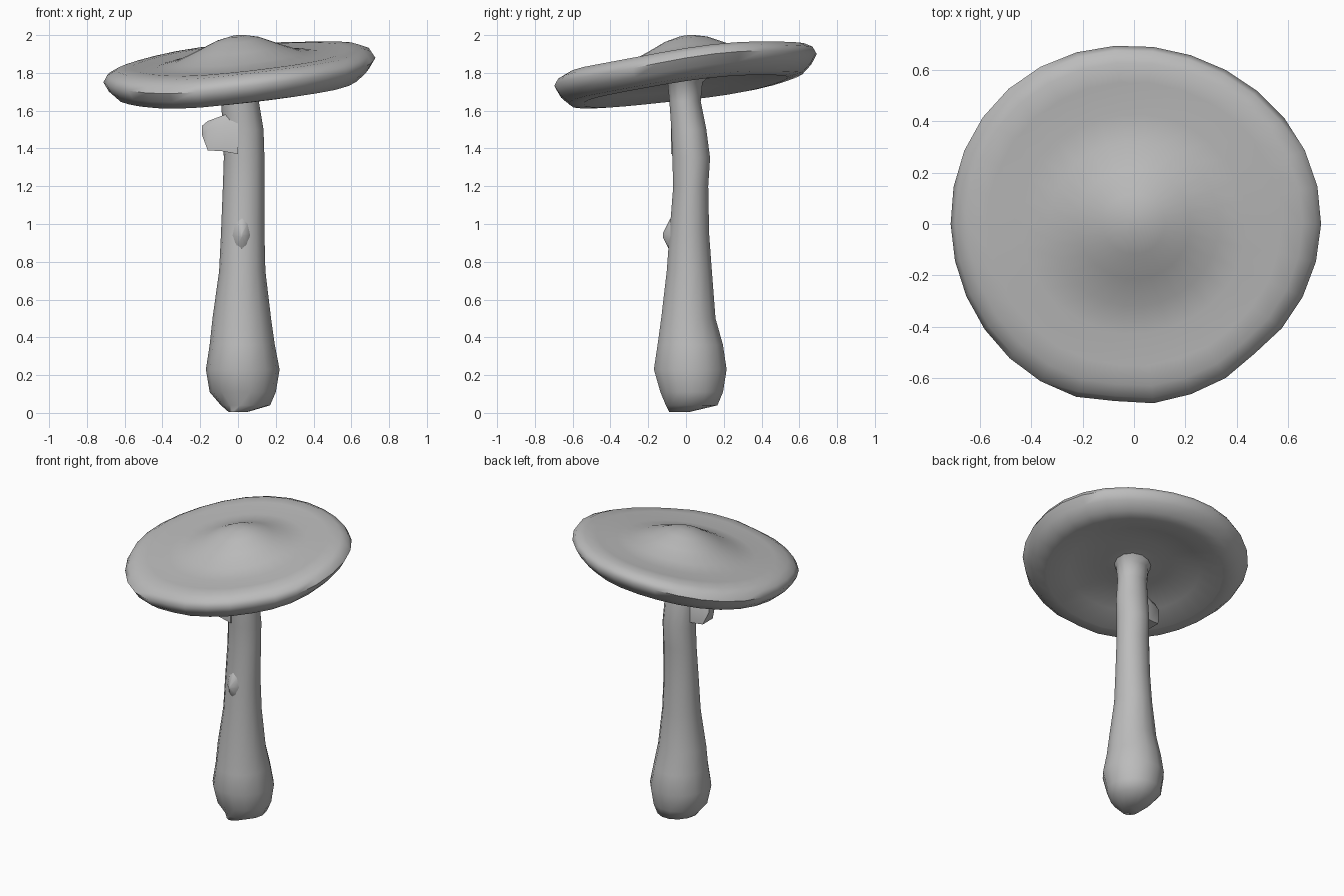
import bpy, bmesh, math
from mathutils import Vector

cube = bpy.data.objects.get("Cube")
if cube:
    bpy.data.objects.remove(cube, do_unlink=True)

grey = bpy.data.materials.new("mushroom grey")
grey.use_nodes = True
grey.diffuse_color = (0.5, 0.5, 0.5, 1)
grey.node_tree.nodes["Principled BSDF"].inputs["Base Color"].default_value = grey.diffuse_color


def loft(name, rings, angle):
    """Bridge closed rings of points, cap both ends and shade smoothly."""
    bm = bmesh.new()
    loops = [[bm.verts.new(p) for p in ring] for ring in rings]
    for low, high in zip(loops, loops[1:]):
        n = len(low)
        for i in range(n):
            j = (i + 1) % n
            bm.faces.new((low[i], low[j], high[j], high[i]))
    bm.faces.new(loops[0][::-1])
    bm.faces.new(loops[-1])
    bmesh.ops.recalc_face_normals(bm, faces=bm.faces[:])
    mesh = bpy.data.meshes.new(name)
    bm.to_mesh(mesh)
    bm.free()
    mesh.materials.append(grey)
    obj = bpy.data.objects.new(name, mesh)
    bpy.context.collection.objects.link(obj)
    bpy.ops.object.select_all(action='DESELECT')
    obj.select_set(True)
    bpy.context.view_layer.objects.active = obj
    bpy.ops.object.shade_smooth_by_angle(angle=math.radians(angle))
    return obj


# Cap: a round profile (radius, height), tilted up to the back and left
cap_profile = [(0.06, -0.06), (0.12, -0.06), (0.25, -0.045), (0.42, -0.075),
               (0.56, -0.115), (0.64, -0.105), (0.69, -0.06), (0.72, -0.01),
               (0.70, 0.025), (0.65, 0.05), (0.57, 0.055), (0.44, 0.045),
               (0.33, 0.065), (0.22, 0.11), (0.12, 0.155), (0.04, 0.175)]


def cap_ring(r, h, sides=30):
    ring = []
    for i in range(sides):
        a = math.tau * i / sides
        # slight unevenness that fades toward the middle, with a notch in front
        edge = (r / 0.72) ** 4
        notch = math.exp(-((a - 5.5) / 0.12) ** 2) + math.exp(-((a - 4.58) / 0.1) ** 2)
        rr = r * (1 + edge * (0.012 * math.sin(3 * a + 1) - 0.02 * notch))
        x, y = rr * math.cos(a), 0.97 * rr * math.sin(a)
        wave = 0.008 * edge * math.sin(4 * a + 0.5)
        ring.append((x, y, 1.82 + 0.09 * x + 0.13 * y + h + wave))
    return ring


loft("cap", [cap_ring(r, h) for r, h in cap_profile], 60)

# Stem: oval sections (height, x min, x max, y min, y max)
stem_sections = [(0.005, -0.05, 0.05, -0.09, 0.02), (0.04, -0.09, 0.17, -0.11, 0.17),
                 (0.11, -0.15, 0.20, -0.14, 0.20), (0.23, -0.17, 0.22, -0.175, 0.22),
                 (0.36, -0.15, 0.195, -0.155, 0.20), (0.5, -0.135, 0.175, -0.135, 0.16),
                 (0.75, -0.10, 0.145, -0.105, 0.14), (0.95, -0.09, 0.14, -0.09, 0.125),
                 (1.2, -0.08, 0.14, -0.07, 0.12), (1.35, -0.075, 0.14, -0.075, 0.13),
                 (1.5, -0.08, 0.135, -0.08, 0.11), (1.65, -0.09, 0.11, -0.09, 0.08),
                 (1.75, -0.10, 0.12, -0.10, 0.09), (1.80, -0.15, 0.16, -0.14, 0.15)]


def stem_ring(z, x0, x1, y0, y1, sides=14):
    angles = [math.tau * i / sides for i in range(sides)]
    return [((x0 + x1) / 2 + (x1 - x0) / 2 * math.cos(a),
             (y0 + y1) / 2 + (y1 - y0) / 2 * math.sin(a), z) for a in angles]


loft("stem", [stem_ring(*s) for s in stem_sections], 70)

# Side stub: rounded block growing out of the stem
stub_sections = [(0.0, 1.37, 1.60, 0.07), (-0.08, 1.385, 1.575, 0.065),
                 (-0.16, 1.39, 1.545, 0.055), (-0.19, 1.47, 1.52, 0.03)]


def stub_ring(x, low, high, w):
    corners = [(-w, 0), (w, 0), (w, 0.7), (0.5 * w, 1), (-0.5 * w, 1), (-w, 0.7)]
    return [(x, y - 0.01, low + t * (high - low)) for y, t in corners]


loft("side_stub", [stub_ring(*s) for s in stub_sections], 50)

# Small pointed bump on the front of the stem
bump_sections = [(-0.05, 0.13), (-0.085, 0.085), (-0.122, 0.012)]
loft("front_bump",
     [[(0.02 + 0.5 * r * math.cos(k * math.pi / 4), y, 0.94 + r * math.sin(k * math.pi / 4))
       for k in range(8)] for y, r in bump_sections], 70)
